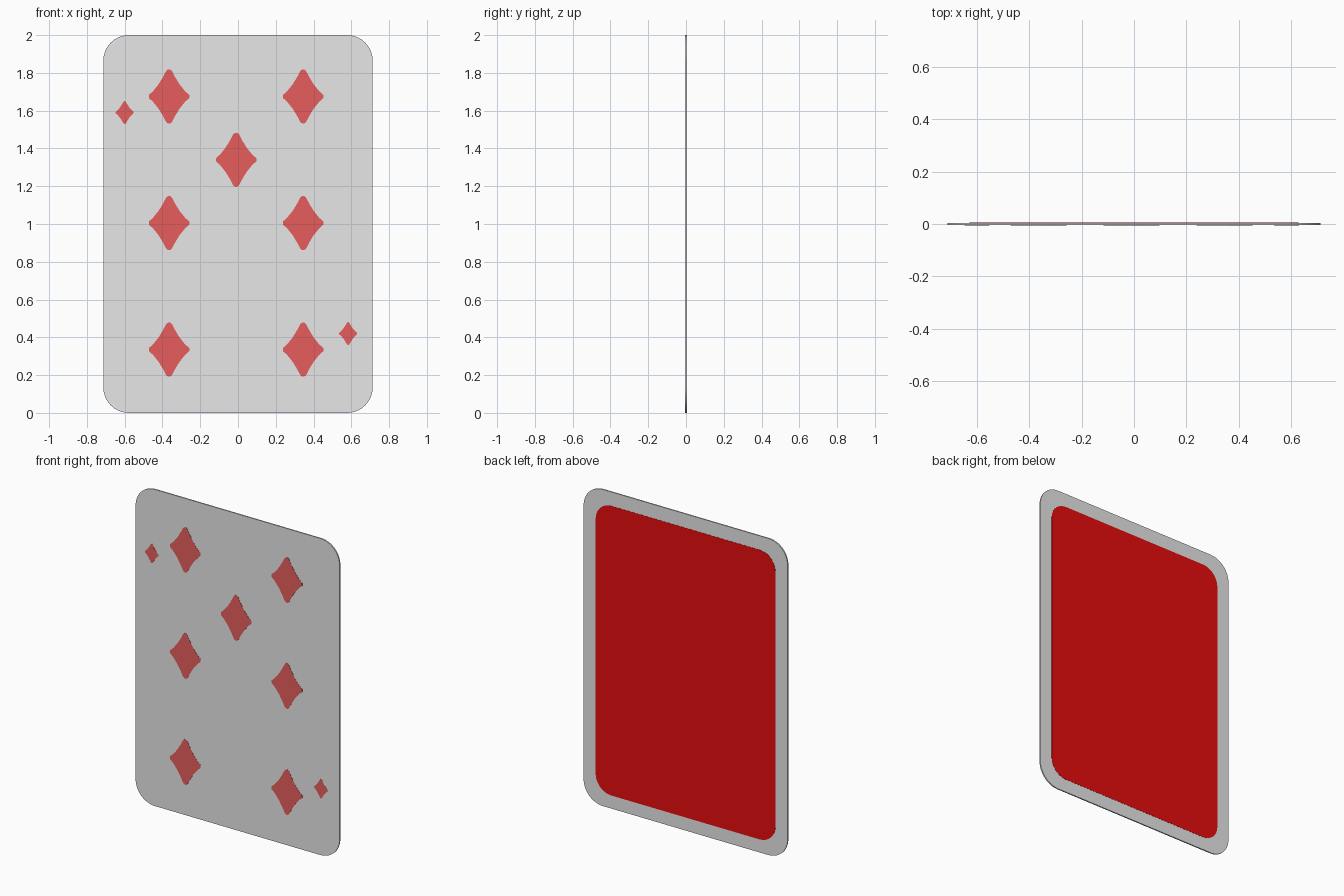
import bpy, bmesh, math

if "Cube" in bpy.data.objects:
    bpy.data.objects.remove(bpy.data.objects["Cube"])

W, H, R, T = 0.713, 2.0, 0.135, 0.004   # half width, height, corner radius, half thickness
PLATE = 0.001                           # thickness of printed plates


def material(name, rgb):
    m = bpy.data.materials.new(name)
    m.diffuse_color = (*rgb, 1.0)
    m.use_nodes = True
    m.node_tree.nodes["Principled BSDF"].inputs["Base Color"].default_value = m.diffuse_color
    return m


white = material("card white", (0.9, 0.9, 0.9))
pip_red = material("pip red", (0.9, 0.125, 0.125))
back_red = material("back red", (0.88, 0.004, 0.004))


def prism(name, outline, y0, y1, mat):
    """Extrude an (x, z) outline from y0 to y1."""
    bm = bmesh.new()
    face = bm.faces.new([bm.verts.new((x, y0, z)) for x, z in outline])
    ext = bmesh.ops.extrude_face_region(bm, geom=[face])["geom"]
    verts = [g for g in ext if isinstance(g, bmesh.types.BMVert)]
    bmesh.ops.translate(bm, verts=verts, vec=(0, y1 - y0, 0))
    bmesh.ops.recalc_face_normals(bm, faces=bm.faces)
    me = bpy.data.meshes.new(name)
    bm.to_mesh(me)
    bm.free()
    me.materials.append(mat)
    ob = bpy.data.objects.new(name, me)
    bpy.context.collection.objects.link(ob)
    return ob


def rounded_rect(x0, x1, z0, z1, r, n=10):
    pts = []
    corners = [(x1 - r, z1 - r), (x0 + r, z1 - r), (x0 + r, z0 + r), (x1 - r, z0 + r)]
    for q, (cx, cz) in enumerate(corners):
        for i in range(n + 1):
            a = math.pi / 2 * (q + i / n)
            pts.append((cx + r * math.cos(a), cz + r * math.sin(a)))
    return pts


def diamond(cx, cz, w, h):
    """Diamond with slightly hollow sides and blunt tips."""
    quarter = [(1.0, 0.06), (0.80, 0.19), (0.52, 0.45), (0.30, 0.72), (0.14, 0.95), (0.05, 1.0)]
    pts = quarter + [(-x, z) for x, z in reversed(quarter)]
    pts += [(-x, -z) for x, z in pts]
    return [(cx + x * w, cz + z * h) for x, z in pts]


# Card body
prism("card_body", rounded_rect(-W, W, 0, H, R), -T, T, white)

# Red panel on the back
prism("back_panel", rounded_rect(-0.628, 0.628, 0.083, 1.912, 0.11), T, T + PLATE, back_red)

# Large diamonds on the front
pips = [(x, z) for z in (0.335, 1.005, 1.675) for x in (-0.365, 0.345)] + [(-0.01, 1.34)]
for i, (x, z) in enumerate(pips):
    prism(f"diamond_{i + 1}", diamond(x, z, 0.107, 0.143), -T - PLATE, -T, pip_red)

# Small corner diamonds
for name, x, z in (("upper", -0.6, 1.59), ("lower", 0.583, 0.42)):
    prism(f"corner_diamond_{name}", diamond(x, z, 0.048, 0.06), -T - PLATE, -T, pip_red)
